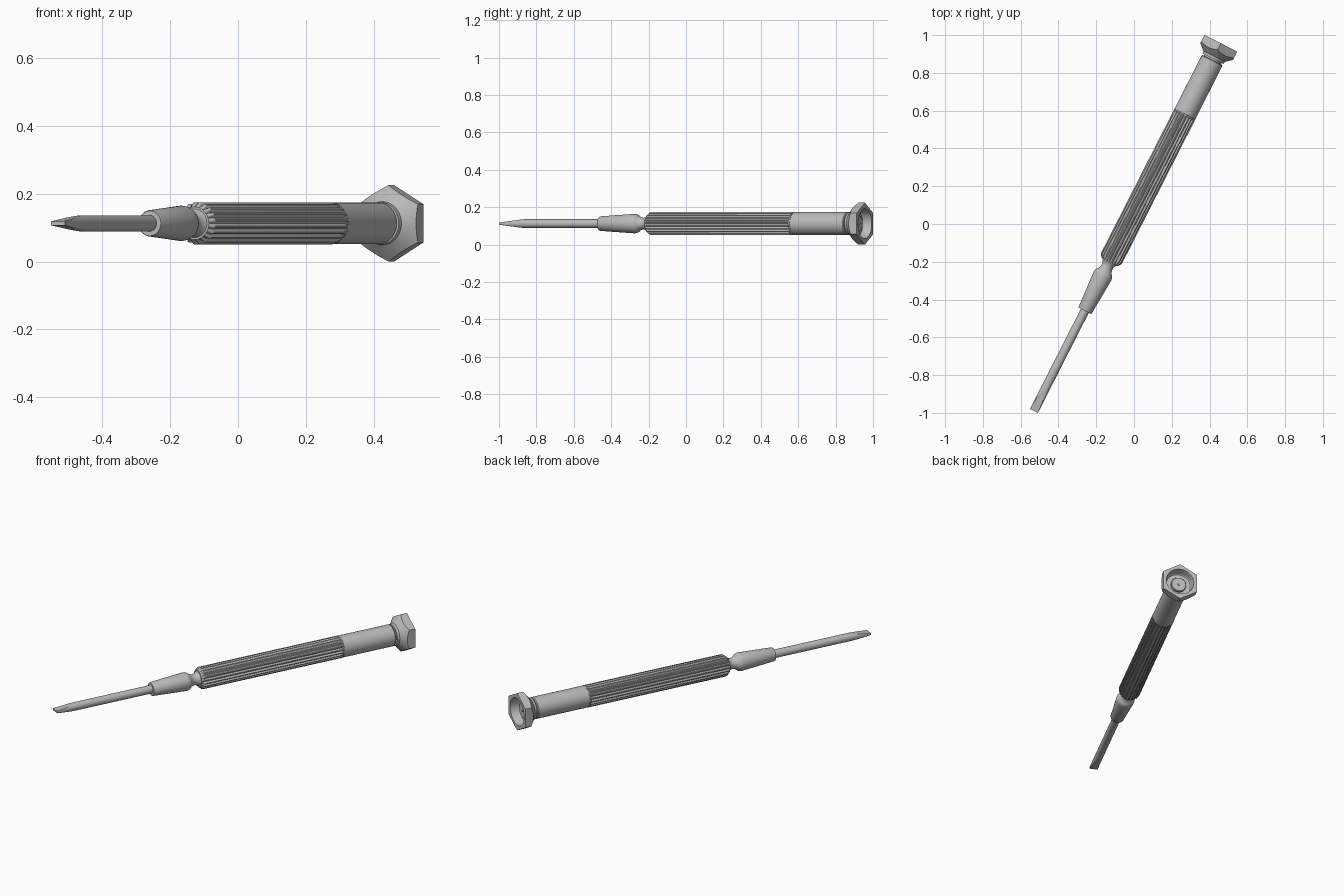
import bpy, bmesh, math
from mathutils import Matrix, Vector

cube = bpy.data.objects.get("Cube")
if cube:
    bpy.data.objects.remove(cube, do_unlink=True)

steel = bpy.data.materials.new("brushed grey steel")
steel.use_nodes = True
steel.diffuse_color = (0.5, 0.5, 0.5, 1)
steel.node_tree.nodes["Principled BSDF"].inputs["Base Color"].default_value = (0.5, 0.5, 0.5, 1)

# Tool axis runs from the blade tip to the end of the cap
TIP = Vector((-0.53, -0.99, 0.1125))
AXIS = Vector((0.99, 1.947, 0)).normalized()
UP = Vector((0, 0, 1))
SIDE = UP.cross(AXIS)
FRAME = Matrix((SIDE, UP, AXIS)).transposed().to_4x4()
FRAME.translation = TIP


def circle(s, r):
    return lambda a: (r * math.cos(a), r * math.sin(a), s)


def loft(name, rings, count):
    """Skin a list of rings, each a function of angle, and cap both ends."""
    bm = bmesh.new()
    angles = [math.tau * i / count for i in range(count)]
    loops = [[bm.verts.new(ring(a)) for a in angles] for ring in rings]
    for low, high in zip(loops, loops[1:]):
        for i in range(count):
            j = (i + 1) % count
            bm.faces.new((low[i], low[j], high[j], high[i]))
    bm.faces.new(loops[0][::-1])
    bm.faces.new(loops[-1])
    mesh = bpy.data.meshes.new(name)
    bm.to_mesh(mesh)
    bm.free()
    mesh.materials.append(steel)
    obj = bpy.data.objects.new(name, mesh)
    bpy.context.collection.objects.link(obj)
    obj.matrix_world = FRAME
    bpy.ops.object.select_all(action='DESELECT')
    obj.select_set(True)
    bpy.context.view_layer.objects.active = obj
    bpy.ops.object.shade_smooth_by_angle(angle=math.radians(28))
    return obj


def turned(name, profile, count=48):
    return loft(name, [circle(s, r) for s, r in profile], count)


# Round shaft ground to a flat blade
SHAFT_R, GRIND = 0.0235, 0.14


def blade(s):
    half = 0.006 + (SHAFT_R - 0.006) * s / GRIND
    return lambda a: (SHAFT_R * math.cos(a),
                      max(-half, min(half, SHAFT_R * math.sin(a))), s)


loft("blade_shaft", [blade(GRIND * i / 8) for i in range(9)] + [circle(0.65, SHAFT_R)], 48)

# Tapered collet and concave neck
neck = [(0.82 + 0.072 * t / 8, 0.031 + 0.017 * (t / 4 - 1) ** 2) for t in range(9)]
turned("collet_and_neck", [(0.595, 0.028), (0.595, 0.037), (0.6, 0.039), (0.8, 0.052),
                           (0.812, 0.051)] + neck)

# Fluted grip
FLUTES = 20


def fluted(s, depth, limit=0.0625):
    def ring(a):
        groove = max(0, math.cos(a * FLUTES) + 0.35) / 1.35
        r = min(limit, 0.0625 - depth * groove)
        return (r * math.cos(a), r * math.sin(a), s)
    return ring


loft("fluted_grip", [fluted(0.885, 0.009, 0.048), fluted(0.903, 0.009),
                     fluted(1.748, 0.009), fluted(1.765, 0.001)], FLUTES * 8)

# Smooth upper handle with the pivot neck of the cap
turned("upper_handle", [(1.755, 0.0615), (2.08, 0.0615), (2.085, 0.058), (2.085, 0.05), (2.1, 0.05)])

# Hexagonal swivel cap: cone-chamfered below, hollowed above
FLAT, END = 0.0974, 2.184


def hexagon(chamfered):
    def ring(a):
        turn = (a + math.pi / 6) % (math.pi / 3) - math.pi / 6
        r = FLAT / math.cos(turn)
        s = 2.135 + (r - FLAT) * 0.8 if chamfered else END
        return (r * math.cos(a), r * math.sin(a), s)
    return ring


loft("hex_cap", [circle(2.092, 0.052), circle(2.092, 0.062), circle(2.106, 0.064),
                 hexagon(True), hexagon(False), circle(END, 0.08),
                 circle(2.14, 0.074), circle(2.135, 0.07)], 96)

# Pivot disc with a small centre pin inside the cap
turned("pivot_disc", [(2.13, 0.044), (2.147, 0.044), (2.15, 0.041)])
turned("pivot_pin", [(2.145, 0.007), (2.154, 0.007), (2.156, 0.004)], 16)
